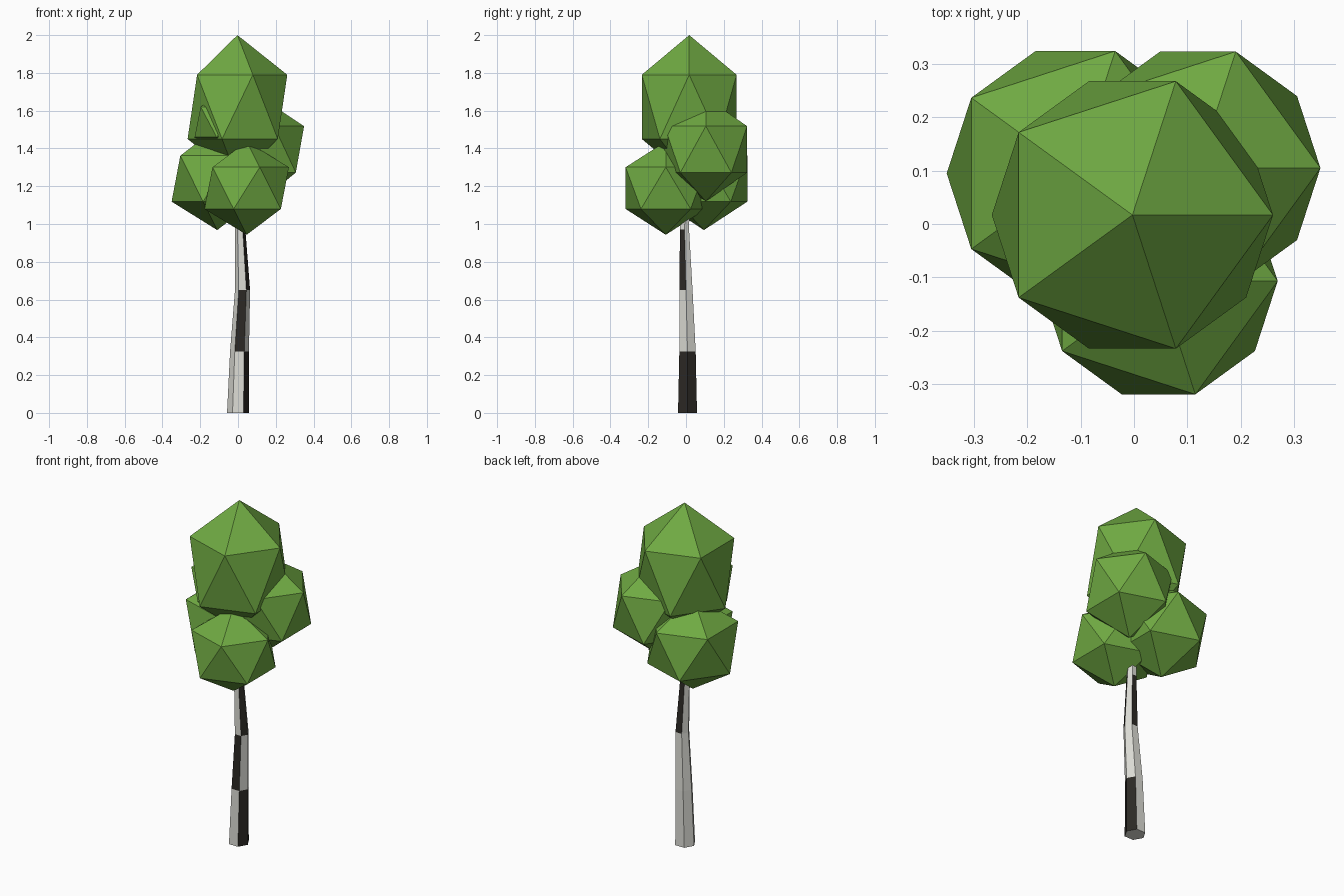
import bpy, bmesh, math

if "Cube" in bpy.data.objects:
    bpy.data.objects.remove(bpy.data.objects["Cube"])


def material(name, rgb):
    m = bpy.data.materials.new(name)
    m.diffuse_color = (*rgb, 1)
    m.use_nodes = True
    m.node_tree.nodes["Principled BSDF"].inputs["Base Color"].default_value = m.diffuse_color
    return m


leaf = material("leaf_green", (0.16, 0.40, 0.055))
bark = material("pale_bark", (0.72, 0.72, 0.67))
mark = material("dark_bark", (0.025, 0.022, 0.018))


def finish(bm, name, mats):
    me = bpy.data.meshes.new(name)
    bm.to_mesh(me)
    bm.free()
    for m in mats:
        me.materials.append(m)
    ob = bpy.data.objects.new(name, me)
    bpy.context.collection.objects.link(ob)
    return ob


# Foliage clumps: stretched 20-sided balls (centre, horizontal radius, vertical radius)
clumps = {
    "top_foliage": ((-0.003, 0.017, 1.62), 0.295, 0.38),
    "left_foliage": ((-0.11, 0.095, 1.24), 0.27, 0.272),
    "front_foliage": ((0.046, -0.107, 1.19), 0.25, 0.247),
    "right_foliage": ((0.12, 0.105, 1.395), 0.257, 0.275),
    "inner_foliage": ((-0.06, -0.05, 1.54), 0.19, 0.18),
}
for name, (centre, r, rz) in clumps.items():
    bm = bmesh.new()
    bmesh.ops.create_icosphere(bm, subdivisions=1, radius=1)
    bmesh.ops.scale(bm, vec=(r, r, rz), verts=bm.verts)
    bmesh.ops.translate(bm, vec=centre, verts=bm.verts)
    finish(bm, name, [leaf])

# Trunk: bent six-sided taper (x, y, z, radius)
path = [
    (0.0, 0.008, 0.0, 0.058),
    (0.008, 0.008, 0.325, 0.050),
    (0.024, 0.0, 0.65, 0.040),
    (0.011, -0.008, 0.97, 0.028),
    (0.005, 0.005, 1.25, 0.020),
]
# Dark patches as (section, side); side 0 faces back right, counter-clockwise
patches = {(0, 5), (0, 0), (1, 4), (2, 5), (2, 1)}
bm = bmesh.new()
rings = []
for x, y, z, r in path:
    rings.append([bm.verts.new((x + r * math.cos(i * math.pi / 3),
                                y + r * math.sin(i * math.pi / 3), z))
                  for i in range(6)])
for s, (a, b) in enumerate(zip(rings, rings[1:])):
    for i in range(6):
        j = (i + 1) % 6
        f = bm.faces.new((a[i], a[j], b[j], b[i]))
        f.material_index = int((s, i) in patches)
bm.faces.new(rings[0][::-1])
bm.faces.new(rings[-1])
finish(bm, "trunk", [bark, mark])
